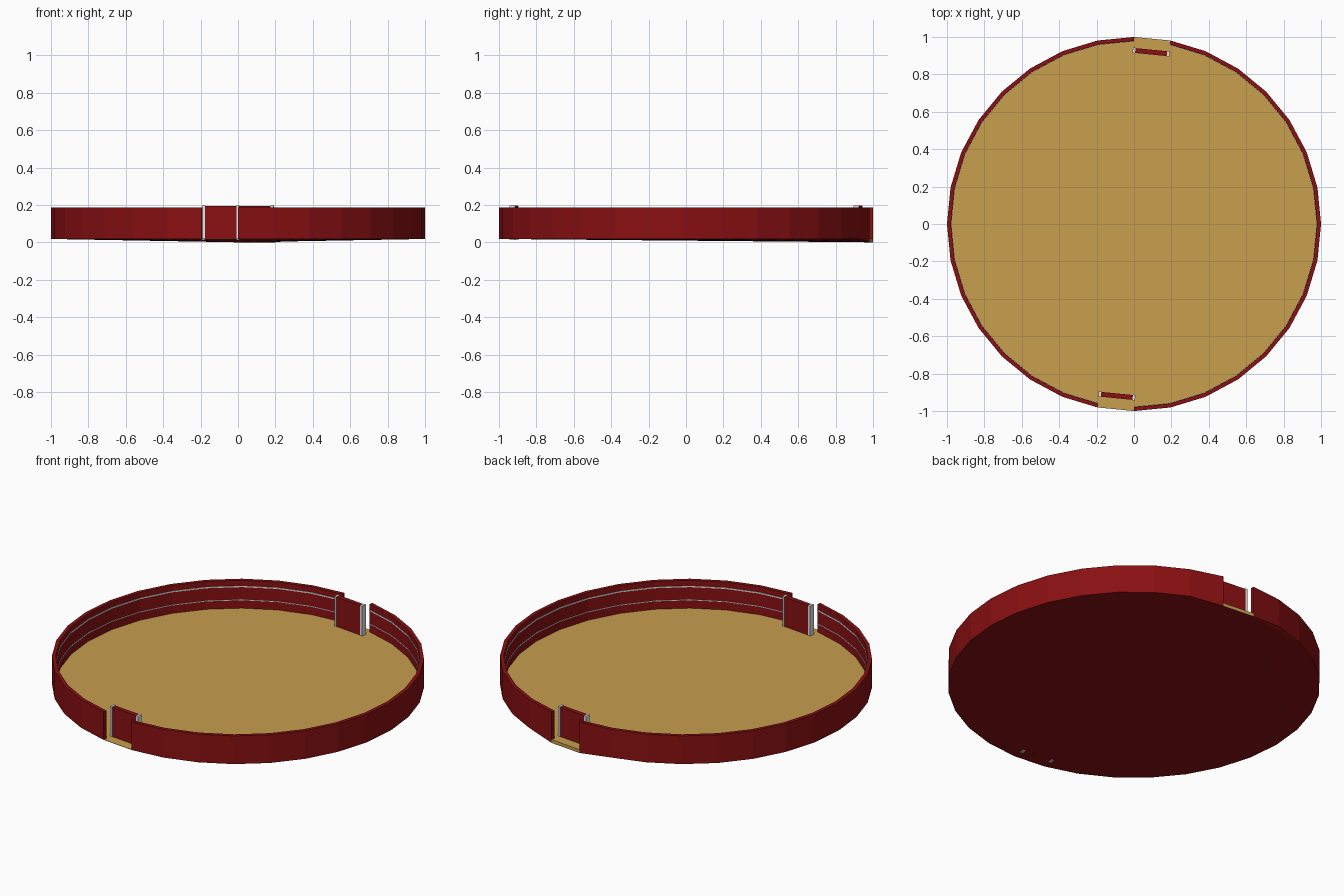
import bpy, bmesh
from math import sin, cos, pi, atan2
from mathutils import Matrix, Vector

cube = bpy.data.objects.get("Cube")
if cube:
    bpy.data.objects.remove(cube)

SIDES = 32
FLOOR_Z, WALL_TOP = 0.02, 0.185
ARCS = [(8, 23), (24, 39)]      # wall runs between the two gateways


def material(name, rgb):
    m = bpy.data.materials.new(name)
    m.use_nodes = True
    m.diffuse_color = (*rgb, 1)
    bsdf = m.node_tree.nodes["Principled BSDF"]
    bsdf.inputs["Base Color"].default_value = (*rgb, 1)
    bsdf.inputs["Roughness"].default_value = 0.8
    return m


RED = material("barrier red", (0.25, 0.005, 0.006))
SAND = material("sand", (0.578, 0.342, 0.076))
WHITE = material("white paint", (0.78, 0.78, 0.78))


def finish(name, bm, *mats):
    bmesh.ops.recalc_face_normals(bm, faces=bm.faces)
    mesh = bpy.data.meshes.new(name)
    bm.to_mesh(mesh)
    bm.free()
    for m in mats:
        mesh.materials.append(m)
    ob = bpy.data.objects.new(name, mesh)
    bpy.context.collection.objects.link(ob)
    return ob


def point(i, r, z):
    a = 2 * pi * i / SIDES
    return Vector((r * cos(a), r * sin(a), z))


def arc_bars(name, r_in, r_out, z0, z1, mat):
    """Rectangular section swept along both wall arcs."""
    bm = bmesh.new()
    for start, end in ARCS:
        rings = [[bm.verts.new(point(i, r, z)) for r, z in
                  ((r_in, z0), (r_out, z0), (r_out, z1), (r_in, z1))]
                 for i in range(start, end + 1)]
        for a, b in zip(rings, rings[1:]):
            for k in range(4):
                n = (k + 1) % 4
                bm.faces.new((a[k], a[n], b[n], b[k]))
        bm.faces.new(rings[0])
        bm.faces.new(rings[-1])
    return finish(name, bm, mat)


def box(name, centre, size, angle, mat):
    bm = bmesh.new()
    bmesh.ops.create_cube(bm, size=1, matrix=Matrix.Translation(centre)
                          @ Matrix.Rotation(angle, 4, 'Z')
                          @ Matrix.Diagonal((*size, 1)))
    return finish(name, bm, mat)


# Sand floor on a red underside that dips towards the back gateway
bm = bmesh.new()
top = [bm.verts.new(point(i, 1, FLOOR_Z)) for i in range(SIDES)]
low = [bm.verts.new(point(i, 1, 0 if i in (7, 8) else FLOOR_Z - 0.002))
       for i in range(SIDES)]
bm.faces.new(top)
for i in range(SIDES):
    j = (i + 1) % SIDES
    side = bm.faces.new((top[i], low[i], low[j], top[j]))
    side.material_index = 0 if i in (7, 23) else 1
    if i != 8 and j != 8:
        bm.faces.new((low[8], low[j], low[i])).material_index = 1
finish("arena_floor", bm, SAND, RED)

# Barrier wall with two painted lines inside
arc_bars("barrier_wall", 0.979, 1.0, FLOOR_Z, WALL_TOP, RED)
arc_bars("upper_white_line", 0.976, 0.98, 0.146, 0.153, WHITE)
arc_bars("lower_white_line", 0.976, 0.98, 0.068, 0.072, WHITE)

# Shelter panel and end posts behind each gateway
for side, sign in (("back", 1), ("front", -1)):
    ends = [Vector((0.0, 0.928, 0)) * sign, Vector((0.183, 0.91, 0)) * sign]
    along = ends[1] - ends[0]
    angle = atan2(along.y, along.x)
    mid = (ends[0] + ends[1]) / 2
    box(side + "_shelter_panel", mid + Vector((0, 0, 0.106)),
        (along.length, 0.026, 0.178), angle, RED)
    for n, end in enumerate(ends):
        box(f"{side}_shelter_post_{n + 1}", end + Vector((0, 0, 0.105)),
            (0.014, 0.03, 0.184), angle, WHITE)
